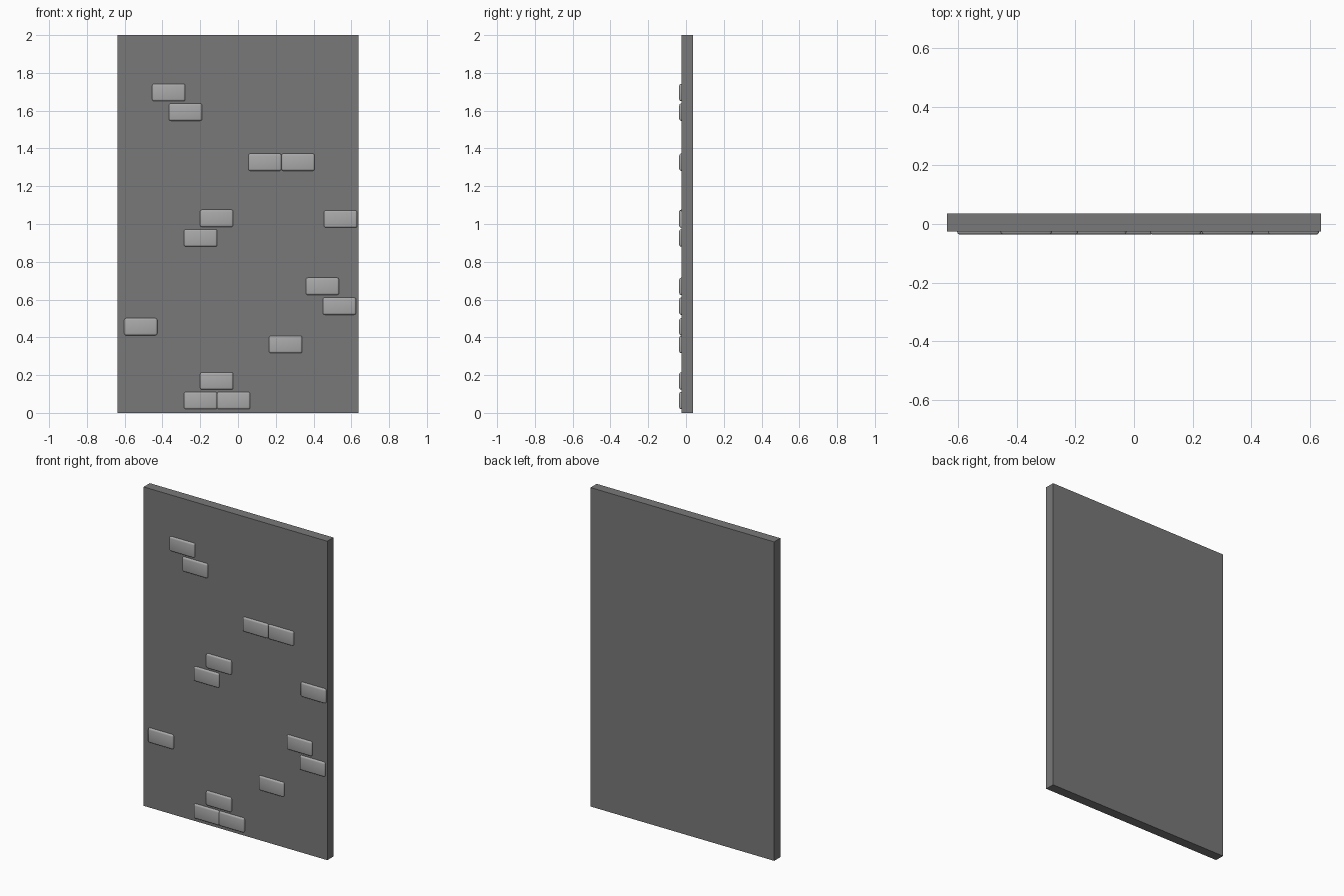
import bpy, bmesh
from mathutils import Matrix

if "Cube" in bpy.data.objects:
    bpy.data.objects.remove(bpy.data.objects["Cube"])

SLAB_FRONT, SLAB_BACK, BRICK_FRONT = -0.025, 0.036, -0.036


def grey(name, v):
    mat = bpy.data.materials.new(name)
    mat.diffuse_color = (v, v, v, 1)
    mat.use_nodes = True
    mat.node_tree.nodes["Principled BSDF"].inputs["Base Color"].default_value = mat.diffuse_color
    return mat


def box(name, x0, x1, y0, y1, z0, z1, mat, bevel=0.0):
    bm = bmesh.new()
    size = Matrix.Diagonal((x1 - x0, y1 - y0, z1 - z0, 1))
    bmesh.ops.create_cube(bm, size=1, matrix=size)
    if bevel:
        bmesh.ops.bevel(bm, geom=bm.edges[:], offset=bevel, segments=3,
                        affect='EDGES', profile=0.5)
        for f in bm.faces:
            f.smooth = True
    mesh = bpy.data.meshes.new(name)
    bm.to_mesh(mesh)
    bm.free()
    mesh.materials.append(mat)
    obj = bpy.data.objects.new(name, mesh)
    obj.location = ((x0 + x1) / 2, (y0 + y1) / 2, (z0 + z1) / 2)
    bpy.context.collection.objects.link(obj)
    return obj


# Plain dark wall slab
box("wall_panel", -0.637, 0.637, SLAB_FRONT, SLAB_BACK, 0, 2, grey("dark_grey", 0.19))

# Rounded lighter bricks standing slightly proud of the front face
W, H = 0.175, 0.091
brick_grey = grey("brick_grey", 0.40)
bricks = [
    (-0.367, 1.696), (-0.278, 1.592), (0.142, 1.327), (0.318, 1.327),
    (-0.113, 1.03), (0.543, 1.026), (-0.198, 0.926), (0.447, 0.67),
    (0.537, 0.565), (-0.515, 0.456), (0.252, 0.362), (-0.113, 0.169),
    (-0.198, 0.065), (-0.023, 0.065),
]
for i, (x, z) in enumerate(bricks):
    box(f"brick_{i + 1}", x - W / 2, x + W / 2, BRICK_FRONT, BRICK_FRONT + 0.04,
        z - H / 2, z + H / 2, brick_grey, bevel=0.01)
